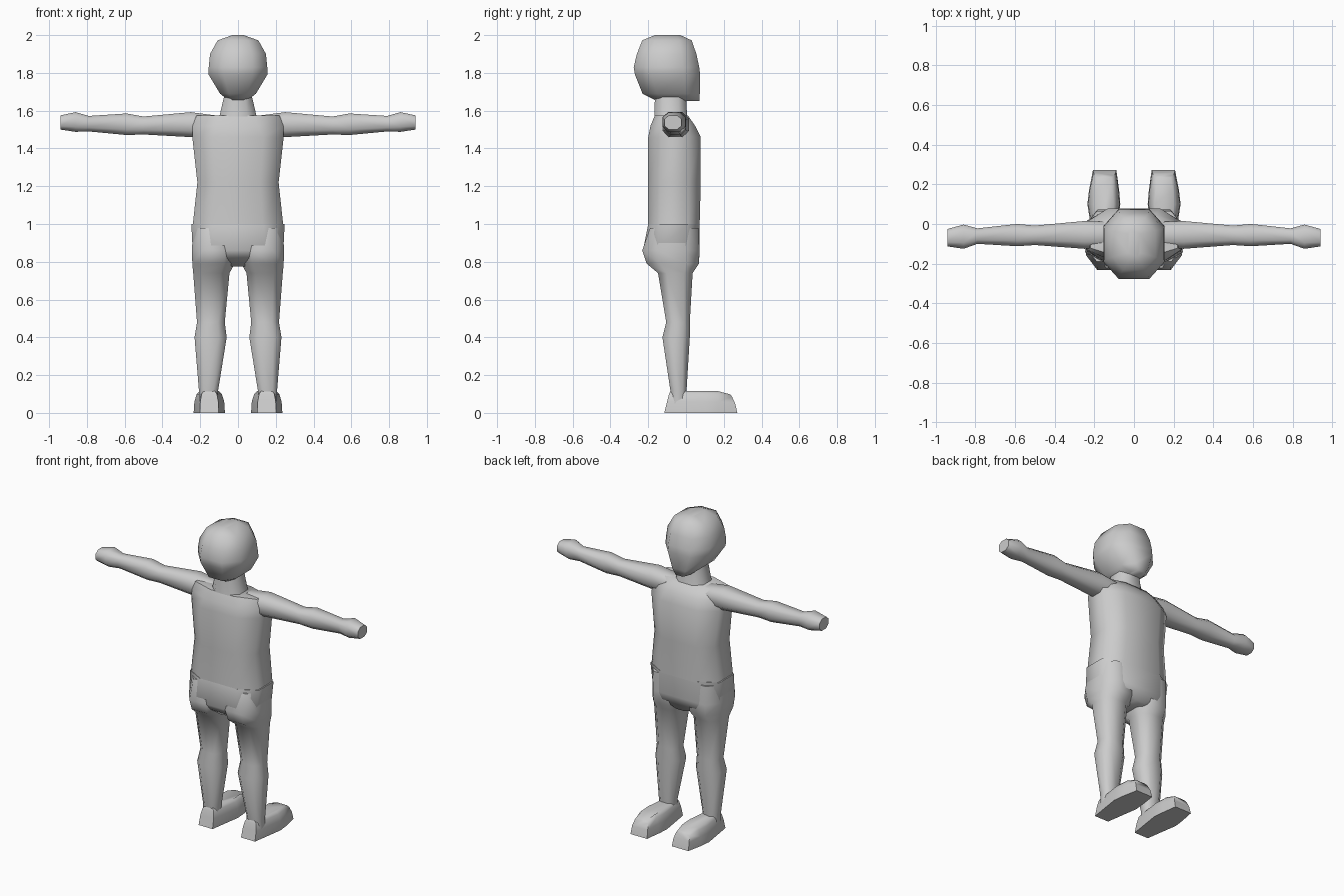
import bpy, bmesh, math


def finish(name, rings, mirror=False, angle=65):
    """Skin a list of equal-length point rings, cap both ends, optionally mirror in x."""
    bm = bmesh.new()
    loops = [[bm.verts.new(p) for p in ring] for ring in rings]
    n = len(loops[0])
    for lo, hi in zip(loops, loops[1:]):
        for i in range(n):
            j = (i + 1) % n
            bm.faces.new((lo[i], lo[j], hi[j], hi[i]))
    bm.faces.new(loops[0][::-1])
    bm.faces.new(loops[-1])
    bmesh.ops.recalc_face_normals(bm, faces=bm.faces[:])
    me = bpy.data.meshes.new(name)
    bm.to_mesh(me)
    bm.free()
    ob = bpy.data.objects.new(name, me)
    bpy.context.collection.objects.link(ob)
    bpy.ops.object.select_all(action='DESELECT')
    ob.select_set(True)
    bpy.context.view_layer.objects.active = ob
    bpy.ops.object.shade_smooth_by_angle(angle=math.radians(angle))
    if mirror:
        mod = ob.modifiers.new("Mirror", 'MIRROR')
        mod.use_mirror_merge = False
    return ob


def octagon(u0, u1, v0, v1, a=0.5, b=0.5):
    """Eight-sided section in a box; a and b set the flat lengths of its sides."""
    cu, cv, hu, hv = (u0 + u1) / 2, (v0 + v1) / 2, (u1 - u0) / 2, (v1 - v0) / 2
    unit = [(1, -a), (1, a), (b, 1), (-b, 1), (-1, a), (-1, -a), (-b, -1), (b, -1)]
    return [(cu + hu * x, cv + hv * y) for x, y in unit]


def upright(sections):
    return [[(u, v, z) for u, v in octagon(*box)] for z, *box in sections]


def sideways(sections):
    return [[(x, u, v) for u, v in octagon(*box)] for x, *box in sections]


def centred(sections):
    return upright([(z, -h, h, *rest) for z, h, *rest in sections])


# torso: height, half width, back y, belly y, flats
finish("torso", centred([
    (0.99, 0.24, -0.20, 0.072, 0.55, 0.55),
    (1.22, 0.215, -0.20, 0.078, 0.55, 0.55),
    (1.46, 0.242, -0.20, 0.078, 0.5, 0.55),
    (1.52, 0.24, -0.188, 0.048, 0.5, 0.45),
    (1.575, 0.22, -0.165, 0.01, 0.5, 0.38)]))

# hips
finish("hips", centred([
    (0.775, 0.06, -0.14, 0.055),
    (0.82, 0.22, -0.20, 0.07, 0.5, 0.55),
    (0.86, 0.24, -0.228, 0.072, 0.5, 0.6),
    (1.00, 0.247, -0.20, 0.072, 0.55, 0.55)]))

# neck
finish("neck", centred([
    (1.54, 0.11, -0.17, 0.015),
    (1.58, 0.096, -0.166, 0.005),
    (1.70, 0.068, -0.165, 0.0)]))

# head
finish("head", centred([
    (1.65, 0.045, -0.15, 0.07, 0.6, 0.6),
    (1.69, 0.095, -0.23, 0.073, 0.5, 0.5),
    (1.79, 0.155, -0.27, 0.075, 0.5, 0.5),
    (1.83, 0.155, -0.277, 0.07, 0.5, 0.5),
    (1.90, 0.148, -0.26, 0.055, 0.5, 0.5),
    (1.972, 0.108, -0.232, 0.03, 0.5, 0.5),
    (2.00, 0.03, -0.165, -0.03, 0.7, 0.6)]))

# arms with mitten hands: x, y range, z range
finish("arm", sideways([
    (0.12, -0.12, 0.01, 1.46, 1.575),
    (0.25, -0.125, 0.015, 1.46, 1.592),
    (0.50, -0.106, -0.008, 1.474, 1.569),
    (0.59, -0.112, 0.0, 1.471, 1.585),
    (0.79, -0.10, -0.022, 1.490, 1.572),
    (0.86, -0.125, -0.003, 1.488, 1.592),
    (0.94, -0.113, -0.025, 1.500, 1.575)]), mirror=True)

# legs with buttocks: height, x range, y range
finish("leg", upright([
    (0.98, 0.03, 0.24, -0.19, 0.065),
    (0.86, 0.012, 0.243, -0.232, 0.072),
    (0.79, 0.018, 0.242, -0.208, 0.068),
    (0.74, 0.045, 0.237, -0.148, 0.035),
    (0.48, 0.07, 0.217, -0.105, 0.02),
    (0.40, 0.06, 0.23, -0.125, 0.02),
    (0.12, 0.105, 0.207, -0.083, 0.003),
    (0.05, 0.105, 0.207, -0.08, 0.0)]), mirror=True)

# feet: outline from heel round to toe, stacked with rounder top
CX = 0.152
outline = [(-0.05, -0.115), (0.05, -0.115), (0.083, 0.10), (0.075, 0.17),
           (0.055, 0.272), (-0.063, 0.272), (-0.077, 0.17), (-0.083, 0.10)]


def foot_ring(z, wide, toe, heel, toe_z):
    return [(CX + x * wide, y + (toe if y > 0.2 else heel if y < 0 else 0),
             toe_z if y > 0.2 else z) for x, y in outline]


finish("foot", [
    foot_ring(0.0, 1.0, 0.0, 0.0, 0.0),
    foot_ring(0.06, 0.95, -0.012, 0.015, 0.05),
    foot_ring(0.10, 0.80, -0.028, 0.025, 0.085),
    foot_ring(0.115, 0.60, -0.038, 0.033, 0.098)], mirror=True, angle=55)
